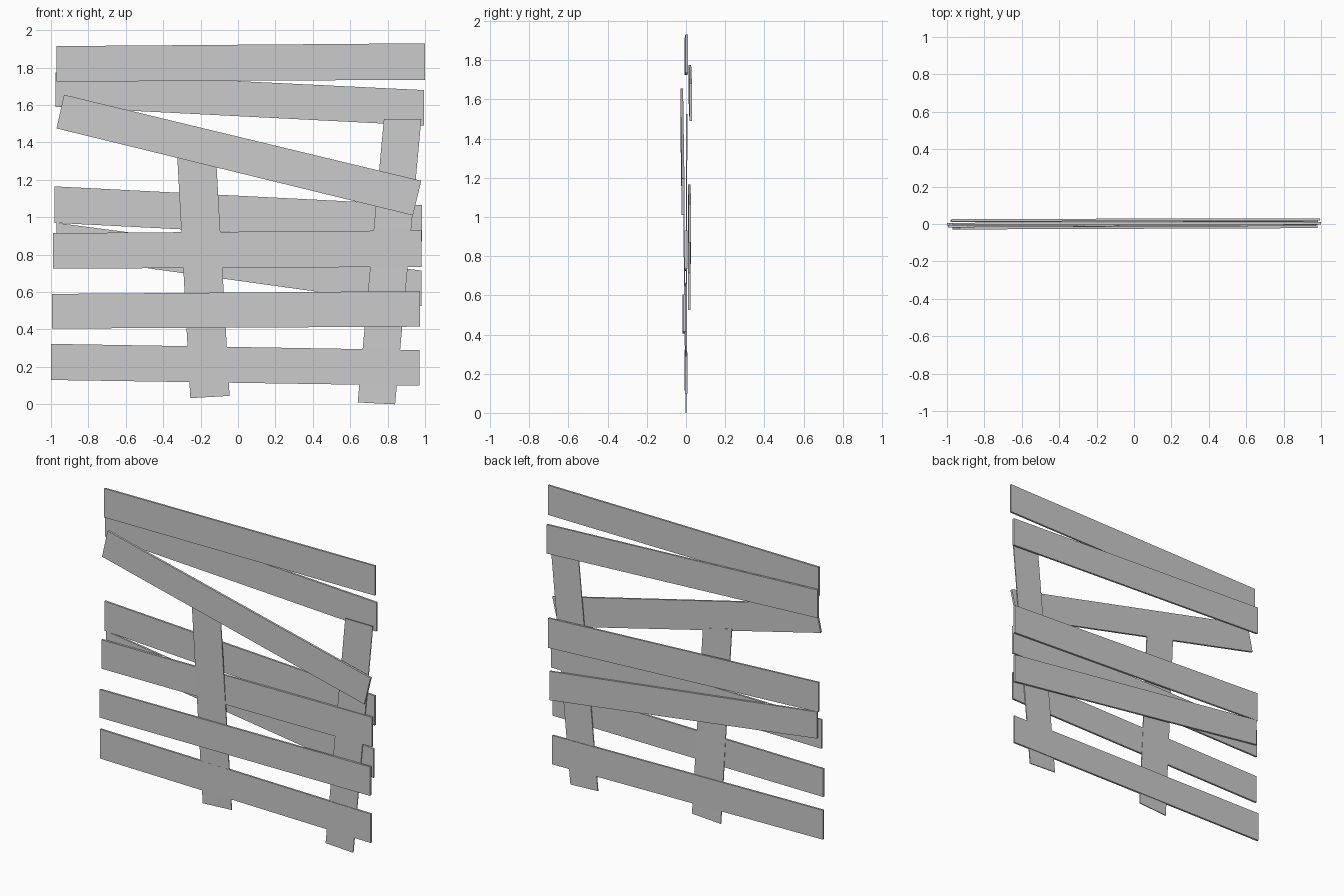
import bpy, bmesh

if "Cube" in bpy.data.objects:
    bpy.data.objects.remove(bpy.data.objects["Cube"])


def plank(name, corners, y0, y1, thick):
    """Flat board: four (x, z) corners; y runs from y0 (first pair) to y1 (last pair)."""
    bm = bmesh.new()
    ys = (y0, y0, y1, y1)
    front = [bm.verts.new((x, y - thick / 2, z)) for (x, z), y in zip(corners, ys)]
    back = [bm.verts.new((x, y + thick / 2, z)) for (x, z), y in zip(corners, ys)]
    bm.faces.new(front)
    bm.faces.new(back[::-1])
    for i in range(4):
        j = (i + 1) % 4
        bm.faces.new((front[j], front[i], back[i], back[j]))
    bmesh.ops.recalc_face_normals(bm, faces=bm.faces)
    mesh = bpy.data.meshes.new(name)
    bm.to_mesh(mesh)
    bm.free()
    bpy.context.collection.objects.link(bpy.data.objects.new(name, mesh))


# Cross boards: x left, x right, then top/bottom z at left and right, y left/right
boards = {
    "top_board": (-0.97, 1.0, 1.915, 1.725, 1.93, 1.735, 0.0, 0.003),
    "upper_rear_board": (-0.977, 0.995, 1.775, 1.59, 1.68, 1.49, 0.02, 0.024),
    "middle_rear_board": (-0.98, 0.985, 1.165, 0.97, 1.065, 0.87, 0.016, 0.02),
    "middle_board": (-0.99, 0.98, 0.915, 0.725, 0.93, 0.735, -0.002, 0.0),
    "slanted_rear_board": (-0.97, 0.98, 0.97, 0.795, 0.715, 0.525, 0.018, 0.016),
    "lower_board": (-0.995, 0.973, 0.59, 0.405, 0.605, 0.415, -0.012, -0.01),
    "bottom_board": (-1.0, 0.97, 0.323, 0.13, 0.29, 0.1, -0.001, 0.001),
}
for name, (xl, xr, tl, bl, tr, br, yl, yr) in boards.items():
    plank(name, [(xl, tl), (xl, bl), (xr, br), (xr, tr)], yl, yr, 0.013)

# Diagonal board nailed across the front
plank("diagonal_front_board",
      [(-0.93, 1.655), (-0.97, 1.475), (0.935, 1.01), (0.98, 1.195)],
      -0.022, -0.015, 0.014)

# Two thin leaning uprights
plank("centre_upright",
      [(-0.325, 1.33), (-0.115, 1.28), (-0.045, 0.045), (-0.255, 0.033)],
      -0.014, 0.0, 0.006)
plank("right_upright",
      [(0.78, 1.525), (0.98, 1.525), (0.84, 0.0), (0.64, 0.01)],
      0.004, 0.0, 0.006)
